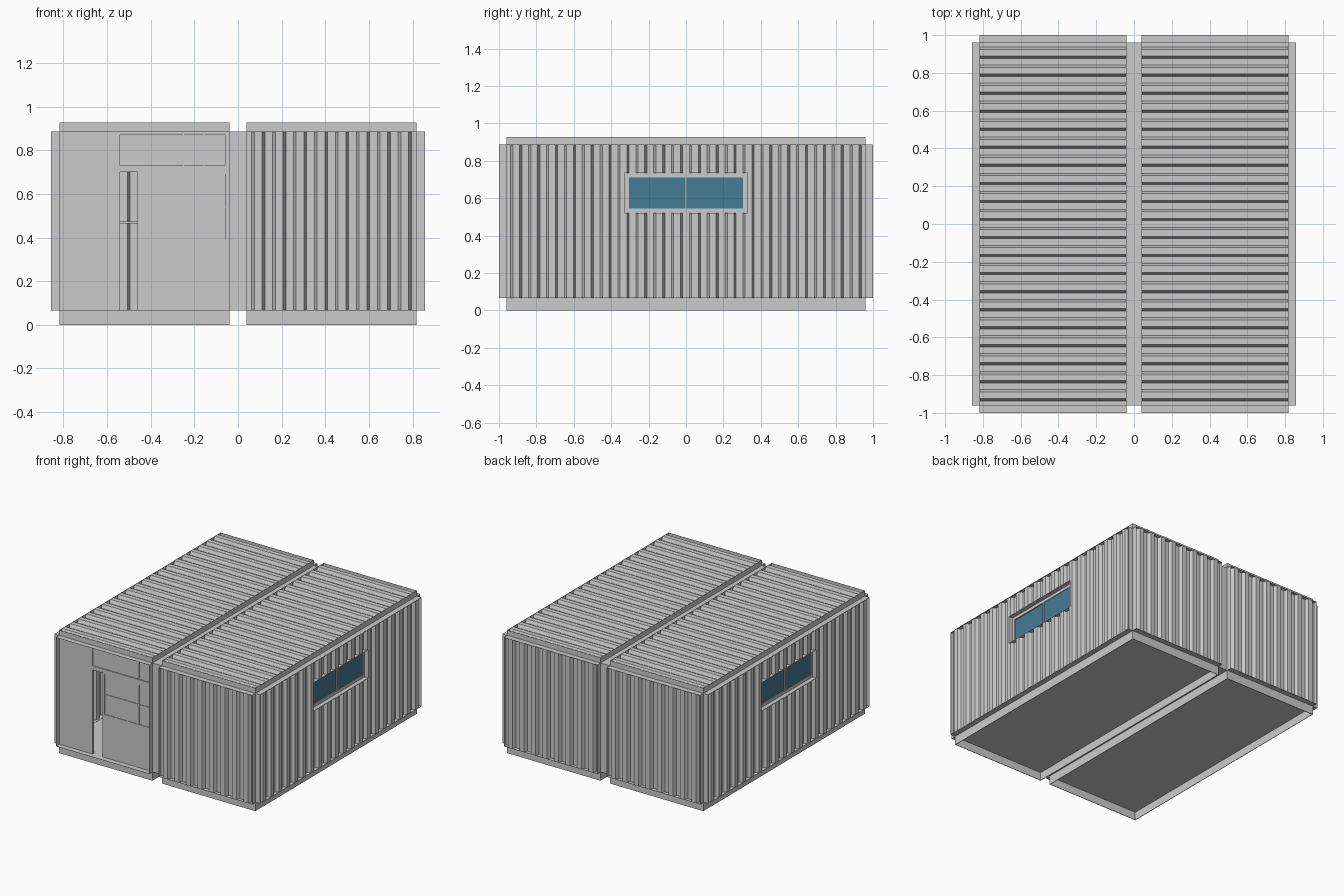
import bpy, bmesh
from mathutils import Vector

cube = bpy.data.objects.get("Cube")
if cube:
    bpy.data.objects.remove(cube, do_unlink=True)


def material(name, color):
    m = bpy.data.materials.new(name)
    m.use_nodes = True
    m.diffuse_color = color
    m.node_tree.nodes["Principled BSDF"].inputs["Base Color"].default_value = color
    return m


STEEL = material("grey_steel", (0.6, 0.6, 0.6, 1))
GLASS = material("blue_glass", (0.062, 0.2, 0.3, 1))
X, Y, Z = Vector((1, 0, 0)), Vector((0, 1, 0)), Vector((0, 0, 1))

# Overall layout of one cabin module
IN, OUT, END = 0.04, 0.817, 0.96
FLOOR, TOP, DEPTH = 0.066, 0.886, 0.04
MID_X, MID_Z = (IN + OUT) / 2, (FLOOR + TOP) / 2
WIDTH, LENGTH, HEIGHT = OUT - IN, 2 * END, TOP - FLOOR
CAP = 0.0015
WIN_HALF, WIN_LOW, WIN_HIGH = 0.33, 0.52, 0.735


def finish(name, bm, mat=STEEL):
    mesh = bpy.data.meshes.new(name)
    bm.to_mesh(mesh)
    bm.free()
    mesh.materials.append(mat)
    bpy.context.collection.objects.link(bpy.data.objects.new(name, mesh))


def add_box(bm, a, b):
    for v in bmesh.ops.create_cube(bm, size=1)["verts"]:
        v.co = [(a[i] + b[i]) / 2 + v.co[i] * abs(b[i] - a[i]) for i in range(3)]


def add_frame(bm, half, low, high, back, front, t):
    """Rectangular border of thickness t around a panel or opening."""
    for s in (-1, 1):
        add_box(bm, (s * half, low, back), (s * (half - t), high, front))
    add_box(bm, (t - half, low, back), (half - t, low + t, front))
    add_box(bm, (t - half, high - t, back), (half - t, high, front))


def boxes(name, pairs):
    bm = bmesh.new()
    for a, b in pairs:
        add_box(bm, a, b)
    finish(name, bm)


def place(bm, origin, u, v, w):
    for p in bm.verts:
        p.co = origin + u * p.co.x + v * p.co.y + w * p.co.z


def panel(name, origin, v, w, length, height, hole=None):
    """Corrugated sheet in a thin frame; ridges run along v, w points outward."""
    bm = bmesh.new()
    h, l = height / 2, length / 2
    margin, slope, valley, ridge = 0.029, 0.006, 0.014, DEPTH - 0.001
    count = 2 * round(((length - 2 * margin) / 0.0477 + 1) / 2)
    step = (length - 2 * margin) / (count - 1)
    profile = [(-l, valley)]
    for i in range(count):
        c = -l + margin + i * step
        lo, hi = (valley, ridge) if i % 2 == 0 else (ridge, valley)
        profile += [(c - slope, lo), (c + slope, hi)]
    profile.append((l, valley))
    rows = [(bm.verts.new((a, -h, d)), bm.verts.new((a, h, d))) for a, d in profile]
    for p, q in zip(rows, rows[1:]):
        bm.faces.new((p[0], q[0], q[1], p[1]))
    # Window opening cut in the sheet
    if hole:
        hu, v0, v1 = hole
        for co, no in (((-hu, 0, 0), X), ((hu, 0, 0), X), ((0, v0, 0), Y), ((0, v1, 0), Y)):
            bmesh.ops.bisect_plane(bm, geom=bm.verts[:] + bm.edges[:] + bm.faces[:],
                                   plane_co=co, plane_no=no)
        inside = [f for f in bm.faces if abs(f.calc_center_median().x) < hu
                  and v0 < f.calc_center_median().y < v1]
        bmesh.ops.delete(bm, geom=inside, context="FACES")
    add_frame(bm, l, -h, h, 0, DEPTH, CAP)
    place(bm, origin, v.cross(w), v, w)
    finish(name, bm)


def window(name, origin, w):
    """Two-pane sliding window set back in a lined opening."""
    u = Z.cross(w)
    bm = bmesh.new()
    f, back, face = 0.024, -0.02, 0.008
    low, high = WIN_LOW + f, WIN_HIGH - f
    add_frame(bm, WIN_HALF, WIN_LOW, WIN_HIGH, back, DEPTH, CAP)
    add_frame(bm, WIN_HALF, WIN_LOW, WIN_HIGH, back, face, f)
    add_box(bm, (-0.004, low, back), (0.004, high, face))
    place(bm, origin, u, Z, w)
    finish(name + "_frame", bm)
    bm = bmesh.new()
    add_box(bm, (f - WIN_HALF, low, -0.006), (0, high, 0))
    add_box(bm, (0, low, -0.002), (WIN_HALF - f, high, 0.004))
    place(bm, origin, u, Z, w)
    finish(name + "_glass", bm, GLASS)


# Two mirrored modules
for side, s in (("left", 1), ("right", -1)):
    out = X * s
    cx = MID_X * s
    # Floor plate on a hollow skirt
    bm = bmesh.new()
    add_frame(bm, WIDTH / 2, -END, END, 0, FLOOR, 0.004)
    add_box(bm, (-WIDTH / 2, -END, FLOOR - 0.005), (WIDTH / 2, END, FLOOR))
    place(bm, X * cx, X, Y, Z)
    finish(side + "_base", bm)
    panel(side + "_roof", Vector((cx, 0, TOP)), -X, Z, LENGTH, WIDTH)
    panel(side + "_back_wall", Vector((cx, END, MID_Z)), Z, Y, WIDTH, HEIGHT)
    panel(side + "_outer_wall", Vector((s * OUT, 0, MID_Z)), Z, out, LENGTH, HEIGHT,
          hole=(WIN_HALF, WIN_LOW - MID_Z, WIN_HIGH - MID_Z))
    panel(side + "_inner_wall", Vector((s * IN, 0, MID_Z)), Z, -out, LENGTH, HEIGHT)
    window(side + "_window", Vector((s * OUT, 0, 0)), out)
panel("left_front_wall", Vector((MID_X, -END, MID_Z)), Z, -Y, WIDTH, HEIGHT)

# Entrance wall of the right module, set back behind a thin surround
bm = bmesh.new()
add_frame(bm, WIDTH / 2, FLOOR, TOP, 0, DEPTH, CAP)
place(bm, Vector((-MID_X, -END, 0)), X, Z, -Y)
finish("entrance_surround", bm)

FRONT = -END
DOOR_L, DOOR_R, GAP, HEAD = -0.54, -0.06, -0.46, 0.71


def slab(x0, x1, z0, z1, y0=FRONT, y1=FRONT + 0.02):
    return (x0, y0, z0), (x1, y1, z1)


boxes("entrance_wall", [
    slab(-OUT, DOOR_L, FLOOR, TOP),
    slab(DOOR_R, -IN, FLOOR, TOP),
    slab(DOOR_L, DOOR_R, HEAD, 0.73),
    slab(DOOR_L, DOOR_R, 0.87, TOP),
    slab(DOOR_L, GAP, 0.70, HEAD),
])

# Transom panel with glazing bars
LEAF, PANE = FRONT + 0.004, FRONT + 0.008
boxes("transom", [slab(DOOR_L, DOOR_R, 0.73, 0.87, PANE)]
      + [slab(x - 0.002, x + 0.002, 0.73, 0.87, LEAF) for x in (-0.25, -0.155)])

# Sliding door, partly open, with a barred pane
WIN_L, WIN_B, WIN_T = -0.44, 0.39, 0.69
boxes("sliding_door", [
    slab(GAP, WIN_L, FLOOR, HEAD, LEAF),
    slab(WIN_L, DOOR_R, FLOOR, WIN_B, LEAF),
    slab(WIN_L, DOOR_R, WIN_T, HEAD, LEAF),
    slab(WIN_L, DOOR_R, WIN_B, WIN_T, PANE),
])
cell = (DOOR_R - WIN_L) / 4
boxes("door_glazing_bars",
      [slab(WIN_L + i * cell - 0.002, WIN_L + i * cell + 0.002, WIN_B, WIN_T, LEAF)
       for i in (1, 2, 3)]
      + [slab(WIN_L, DOOR_R, 0.538, 0.542, LEAF)])

# Rail on the inside of the rear wall
boxes("inner_rail", [slab(-OUT, -IN, 0.465, 0.473, END - 0.02, END)])
